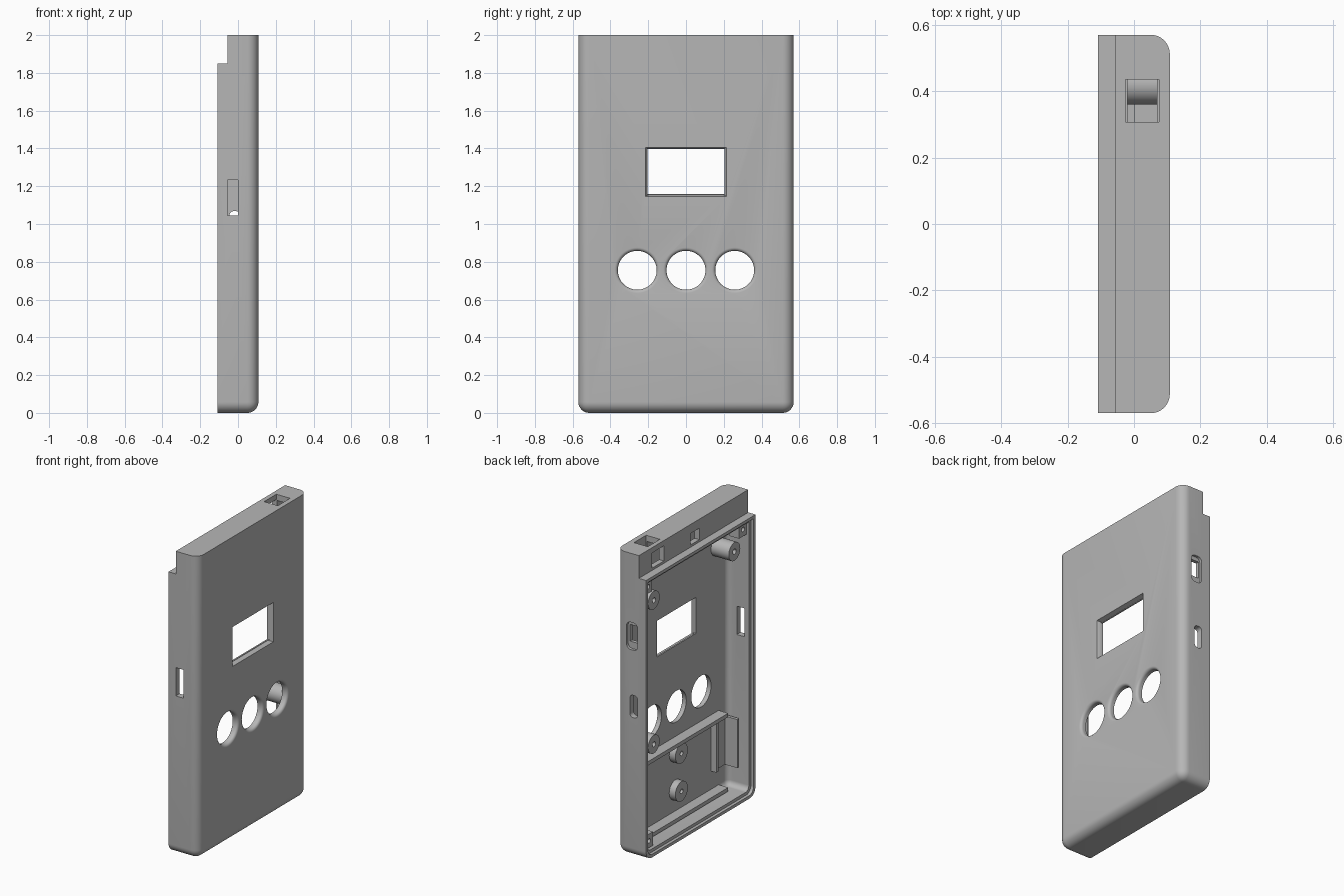
import bpy, bmesh, math
from mathutils import Vector

if "Cube" in bpy.data.objects:
    bpy.data.objects.remove(bpy.data.objects["Cube"], do_unlink=True)

plastic = bpy.data.materials.new("grey_plastic")
plastic.use_nodes = True
GREY = (0.47, 0.47, 0.47, 1)
plastic.diffuse_color = GREY
plastic.node_tree.nodes["Principled BSDF"].inputs["Base Color"].default_value = GREY


def finish(name, bm):
    bmesh.ops.recalc_face_normals(bm, faces=bm.faces)
    mesh = bpy.data.meshes.new(name)
    bm.to_mesh(mesh)
    bm.free()
    mesh.materials.append(plastic)
    obj = bpy.data.objects.new(name, mesh)
    bpy.context.collection.objects.link(obj)
    return obj


def box(name, x, y, z, radius=0, pick=None, segments=8, flare=1):
    """Box from three ranges; edges chosen by pick(midpoint, direction) are rounded."""
    bm = bmesh.new()
    bmesh.ops.create_cube(bm, size=1)
    for v in bm.verts:
        wide = flare if v.co.x > 0 else 1
        v.co = [sum(r) / 2 + c * (r[1] - r[0]) * w
                for c, r, w in zip(v.co, (x, y, z), (1, wide, wide))]
    if radius:
        centre = Vector([sum(r) / 2 for r in (x, y, z)])
        edges = []
        for e in bm.edges:
            a, b = (v.co for v in e.verts)
            if pick((a + b) / 2 - centre, (b - a).normalized()):
                edges.append(e)
        bmesh.ops.bevel(bm, geom=edges, offset=radius, segments=segments,
                        profile=0.5, affect='EDGES', clamp_overlap=True)
    return finish(name, bm)


def lathe(name, profile, y, z, steps=40):
    """Closed (radius, x) profile turned about an axis along x."""
    bm = bmesh.new()
    verts = [bm.verts.new((px, r, 0)) for r, px in profile]
    edges = [bm.edges.new((verts[i], verts[(i + 1) % len(verts)])) for i in range(len(verts))]
    bmesh.ops.spin(bm, geom=verts + edges, cent=(0, 0, 0), axis=(1, 0, 0),
                   angle=math.tau, steps=steps, use_duplicate=False)
    bmesh.ops.remove_doubles(bm, verts=bm.verts, dist=1e-5)
    bmesh.ops.dissolve_degenerate(bm, edges=bm.edges, dist=1e-6)
    bmesh.ops.translate(bm, vec=(0, y, z), verts=bm.verts)
    return finish(name, bm)


def cut(target, cutter):
    mod = target.modifiers.new("cut", 'BOOLEAN')
    mod.operation = 'DIFFERENCE'
    mod.solver = 'EXACT'
    mod.object = cutter
    bpy.context.view_layer.objects.active = target
    bpy.ops.object.modifier_apply(modifier=mod.name)
    bpy.data.objects.remove(cutter, do_unlink=True)


def smooth(obj):
    bpy.ops.object.select_all(action='DESELECT')
    obj.select_set(True)
    bpy.context.view_layer.objects.active = obj
    bpy.ops.object.shade_smooth_by_angle(angle=math.radians(30))


def shell_edges(mid, d):
    """Face border and lower corners, leaving the top square."""
    face_border = mid.x > 0.01 and mid.z < 0.5
    lower_corner = abs(d.x) > 0.9 and mid.z < 0
    return face_border or lower_corner


def along_y(mid, d):
    return abs(d.y) > 0.9


def lower_corners(mid, d):
    return abs(d.x) > 0.9 and mid.z < 0


# Case body, hollowed from the open side
body = box("case_shell", (-0.108, 0.108), (-0.57, 0.57), (0, 2), 0.058, shell_edges)
cut(body, box("cavity", (-0.2, 0.07), (-0.53, 0.53), (0.04, 1.81), 0.035, shell_edges))
cut(body, box("upper_cavity", (-0.02, 0.069), (-0.528, 0.528), (1.7, 1.96)))
cut(body, box("top_step", (-0.2, -0.055), (-0.7, 0.7), (1.85, 2.1)))
cut(body, box("rim_recess", (-0.2, -0.088), (-0.55, 0.55), (0.02, 1.83), 0.045, lower_corners))

# Display window with a sloped border
cut(body, box("window_hole", (0.0, 0.2), (-0.204, 0.204), (1.158, 1.396)))
cut(body, box("window_slope", (0.08, 0.112), (-0.199, 0.199), (1.155, 1.397), flare=1.085))

# Three button holes with rounded outer lips
LIP = 0.018
for i in (-1, 0, 1):
    arc = [(0.103 + LIP * (1 - math.cos(t)), 0.108 - LIP + LIP * math.sin(t))
           for t in (k * math.pi / 10 for k in range(6))]
    profile = [(0, 0), (0.103, 0)] + arc + [(0.121, 0.15), (0, 0.15)]
    cut(body, lathe("button_hole", profile, i * 0.258, 0.755, 48))

# Side ports
cut(body, box("right_slot", (-0.055, 0.0), (-0.7, -0.5), (1.045, 1.232)))
cut(body, box("left_slot", (-0.045, 0.01), (0.5, 0.7), (0.92, 1.068), 0.022, along_y, 5))
cut(body, box("left_port_pocket", (-0.045, 0.035), (0.553, 0.7), (1.365, 1.545), 0.03, along_y, 5))
cut(body, box("left_port", (-0.035, 0.02), (0.5, 0.7), (1.41, 1.52)))

# Top opening and the notches behind it
cut(body, box("top_slot", (-0.025, 0.075), (0.308, 0.435), (1.9, 2.1)))
cut(body, box("rear_notch", (-0.1, 0.0), (0.308, 0.435), (1.865, 1.965)))
cut(body, box("rear_slot", (-0.1, 0.0), (-0.06, 0.03), (1.865, 1.94)))
smooth(body)


def post(name, y, z, radius, end, bore):
    ring = [(bore, 0.0725), (radius, 0.0725), (radius, end), (bore, end)]
    smooth(lathe(name, ring, y, z, 32))


# Screw posts
for name, y, z in (("upper_left_post", 0.42, 1.65), ("upper_right_post", -0.42, 1.65),
                   ("middle_left_post", 0.42, 0.70)):
    post(name, y, z, 0.06, -0.06, 0.017)
for name, z in (("upper_battery_post", 0.46), ("lower_battery_post", 0.21)):
    post(name, 0.01, z, 0.065, 0.025, 0.015)

# Corner bosses with screw holes
for name, y, z in (("upper_left_boss", 0.495, 1.77), ("upper_right_boss", -0.495, 1.77),
                   ("lower_left_boss", 0.485, 0.09)):
    boss = box(name, (-0.07, 0.0), (y - 0.042, y + 0.042), (z - 0.045, z + 0.045))
    cut(boss, lathe("screw_hole", [(0, -0.2), (0.015, -0.2), (0.015, -0.02), (0, -0.02)],
                    y, z, 20))
    smooth(boss)

# Battery compartment
box("upper_shelf", (0.0, 0.075), (-0.44, 0.44), (0.535, 0.56))
box("lower_shelf", (0.0, 0.075), (-0.44, 0.44), (0.045, 0.07))
box("clip_wall", (-0.035, 0.075), (-0.505, -0.485), (0.19, 0.51))
box("clip_side", (0.03, 0.075), (-0.38, -0.36), (0.19, 0.51))
box("clip_base", (0.055, 0.075), (-0.485, -0.36), (0.19, 0.51))
